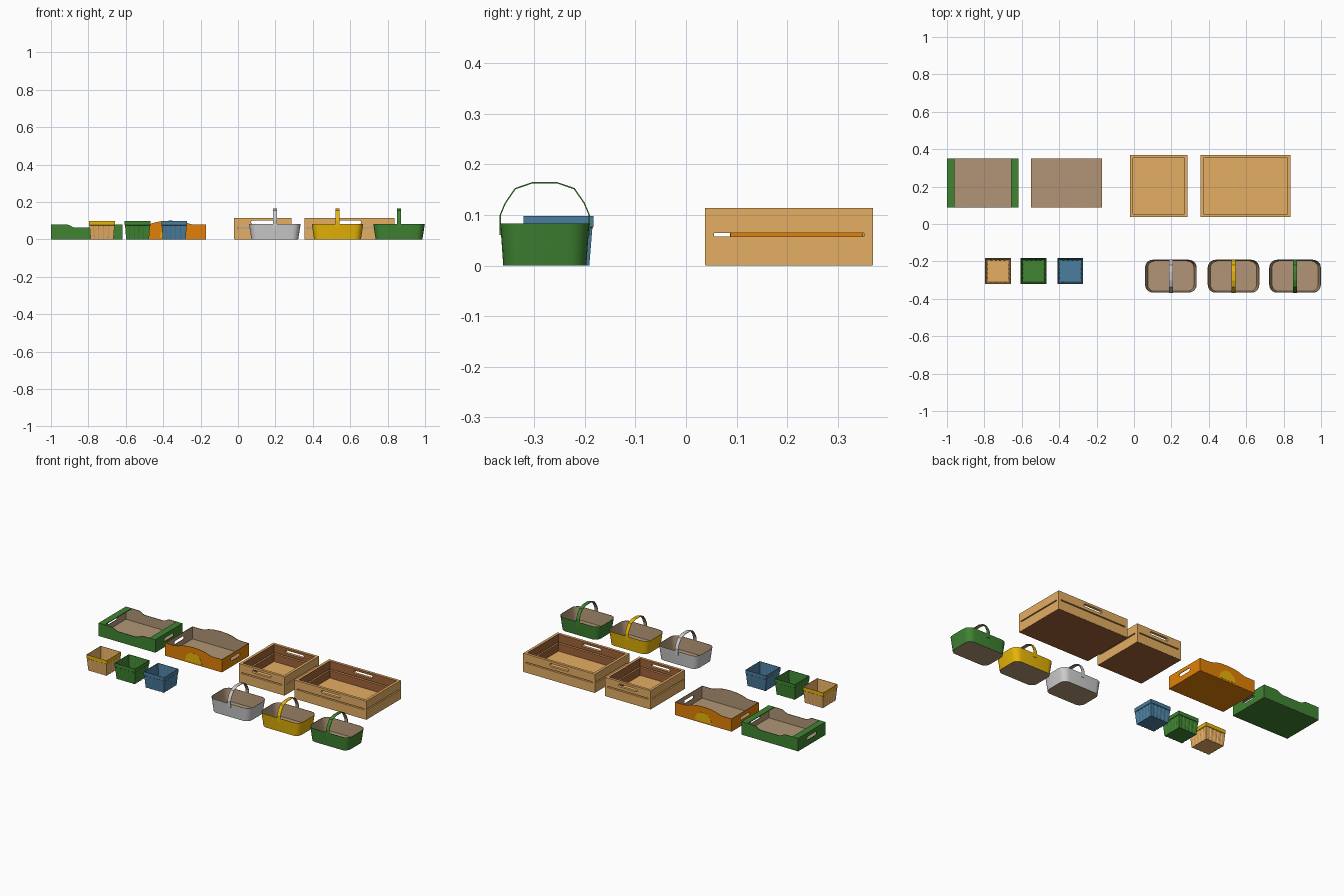
import bpy, bmesh, math
from mathutils import Matrix, Vector

if "Cube" in bpy.data.objects:
    bpy.data.objects.remove(bpy.data.objects["Cube"])


def material(name, r, g, b):
    m = bpy.data.materials.new(name)
    m.diffuse_color = (r, g, b, 1)
    m.use_nodes = True
    m.node_tree.nodes["Principled BSDF"].inputs["Base Color"].default_value = m.diffuse_color
    return m


TAN = material("light_wood", 0.78, 0.42, 0.125)
BROWN = material("brown_wood", 0.36, 0.125, 0.04)
CARD = material("cardboard", 0.44, 0.30, 0.18)
GREEN = material("green", 0.05, 0.23, 0.032)
ORANGE = material("orange", 0.76, 0.22, 0.002)
YELLOW = material("yellow", 0.80, 0.46, 0.002)
BLUE = material("blue", 0.07, 0.205, 0.34)
GREY = material("light_grey", 0.60, 0.60, 0.60)


def add_object(name, mesh, mats, matrix=None):
    ob = bpy.data.objects.new(name, mesh)
    bpy.context.collection.objects.link(ob)
    for m in mats:
        mesh.materials.append(m)
    if matrix:
        mesh.transform(matrix)
    return ob


def plate(name, outlines, t, matrix, face, back):
    """Flat panel with holes: 'face' colour on +z and the edges, 'back' on -z."""
    cu = bpy.data.curves.new(name + "_outline", 'CURVE')
    cu.dimensions = '2D'
    cu.fill_mode = 'BOTH'
    cu.extrude = t / 2
    for pts in outlines:
        s = cu.splines.new('POLY')
        s.points.add(len(pts) - 1)
        for p, (x, y) in zip(s.points, pts):
            p.co = (x, y, 0, 1)
        s.use_cyclic_u = True
    tmp = bpy.data.objects.new("outline", cu)
    bpy.context.collection.objects.link(tmp)
    dg = bpy.context.evaluated_depsgraph_get()
    mesh = bpy.data.meshes.new_from_object(tmp.evaluated_get(dg))
    bpy.data.objects.remove(tmp)
    bpy.data.curves.remove(cu)
    mesh.materials.clear()
    mesh.materials.append(face)
    mesh.materials.append(back)
    bm = bmesh.new()
    bm.from_mesh(mesh)
    bmesh.ops.remove_doubles(bm, verts=bm.verts, dist=1e-5)
    bmesh.ops.recalc_face_normals(bm, faces=bm.faces)
    for f in bm.faces:
        f.material_index = 1 if f.calc_center_median().z < -t * 0.4 else 0
        f.smooth = False
    bm.to_mesh(mesh)
    bm.free()
    return add_object(name, mesh, [], matrix)


def loft(name, rings, mats, mat_of):
    """Skin closed rings and cap both ends; mat_of(ring, side) picks the colour."""
    bm = bmesh.new()
    vs = [[bm.verts.new(p) for p in r] for r in rings]
    n = len(rings[0])
    for i in range(len(rings) - 1):
        for j in range(n):
            k = (j + 1) % n
            f = bm.faces.new((vs[i][j], vs[i][k], vs[i + 1][k], vs[i + 1][j]))
            f.material_index = mat_of(i, j)
    bm.faces.new(vs[0][::-1]).material_index = mat_of(-1, 0)
    bm.faces.new(vs[-1]).material_index = mat_of(len(rings) - 1, 0)
    bmesh.ops.recalc_face_normals(bm, faces=bm.faces)
    mesh = bpy.data.meshes.new(name)
    bm.to_mesh(mesh)
    bm.free()
    return add_object(name, mesh, mats)


def rect(x0, x1, y0, y1):
    return [(x0, y0), (x1, y0), (x1, y1), (x0, y1)]


def stadium(cy, hw, hh):
    pts = []
    for sx, a0 in ((1, -90), (-1, 90)):
        for k in range(7):
            a = math.radians(a0 + 30 * k)
            pts.append((sx * (hw - hh) + hh * math.cos(a), cy + hh * math.sin(a)))
    return pts


def wall_matrix(c, angle, dist, t):
    """Stand a plate upright; its face looks outward at 'dist' from the centre."""
    return (Matrix.Translation((c[0], c[1], 0)) @ Matrix.Rotation(math.radians(angle), 4, 'Z')
            @ Matrix.Translation((0, -(dist - t / 2), 0)) @ Matrix.Rotation(math.pi / 2, 4, 'X'))


def box_of_plates(name, c, w, d, t, floor_t, long_outlines, end_outlines, out, wall_in, floor_in, under):
    for side, ang in (("front", 0), ("back", 180)):
        plate(f"{name}_{side}_wall", long_outlines, t, wall_matrix(c, ang, d / 2, t), out, wall_in)
    for side, ang in (("right", 90), ("left", 270)):
        plate(f"{name}_{side}_wall", end_outlines, t, wall_matrix(c, ang, w / 2, t), out, wall_in)
    plate(f"{name}_floor", [rect(-w / 2 + .0005, w / 2 - .0005, -d / 2 + .0005, d / 2 - .0005)],
          floor_t, Matrix.Translation((c[0], c[1], floor_t / 2)), floor_in, under)


# Wooden crates with a gap between the slats and hand holes front and back
def crate(name, cx, w):
    d, h, t = 0.331, 0.114, 0.016

    def side(half):
        return [rect(-half, half, .001, h)], rect(-half + t + .001, half - t - .001, .057, .064)
    lw, lslot = side(w / 2)
    ew, eslot = side(d / 2 - .0005)
    box_of_plates(name, (cx, .2035), w, d, t, .01,
                  lw + [lslot, stadium(.091, .063, .009)], ew + [eslot],
                  TAN, BROWN, TAN, BROWN)


crate("small_crate", .133, .307)
crate("large_crate", .596, .482)


# Cardboard trays with shaped long sides and hand holes in the ends
def tray(name, cx, half_top, end_h, colour):
    w, d, t = .382, .262, .003
    top = half_top + [(-x, z) for x, z in reversed(half_top) if x > 0]
    long_side = [(-w / 2, .001), (w / 2, .001)] + top
    ends = [rect(-d / 2 + .0005, d / 2 - .0005, .001, end_h), stadium(.045, .045, .010)]
    box_of_plates(name, (cx, .219), w, d, t, .004, [long_side], ends, colour, CARD, CARD, colour)


tray("green_tray", -.809, [(.191, .079), (.105, .079), (.095, .077), (.075, .066), (.062, .062)],
     .079, GREEN)
for side, s in (("left", -1), ("right", 1)):
    plate(f"green_tray_{side}_flap", [rect(-.02, .02, -.1305, .1305)], .004,
          Matrix.Translation((-.809 + s * .1705, .219, .0775)), GREEN, CARD)

tray("orange_tray", -.361, [(.191, .078), (.13, .078), (.11, .081), (.08, .091), (.05, .097), (0, .1)],
     .078, ORANGE)
half_disc = [(.056 * math.cos(math.pi * k / 20), .01 + .056 * math.sin(math.pi * k / 20))
             for k in range(21)]
for side, ang in (("front", 0), ("back", 180)):
    plate(f"orange_tray_{side}_half_disc", [half_disc], .001,
          wall_matrix((-.361, .219), ang, .132, .001), YELLOW, YELLOW)


# Tapered round-cornered baskets with an arched strip handle
def rounded(cx, cy, hx, hy, r, z):
    pts = []
    for q, (sx, sy) in enumerate(((1, 1), (-1, 1), (-1, -1), (1, -1))):
        for k in range(6):
            a = math.radians(90 * q + 18 * k)
            pts.append((cx + sx * (hx - r) + r * math.cos(a), cy + sy * (hy - r) + r * math.sin(a), z))
    return pts


HALF_ARCH = [(.089, .06), (.089, .10), (.079, .124), (.059, .153), (.024, .165)]


def basket(name, cx, colour):
    cy = -.279
    rings = [rounded(cx, cy, .125, .082, .036, 0), rounded(cx, cy, .138, .088, .042, .083),
             rounded(cx, cy, .136, .086, .040, .083), rounded(cx, cy, .123, .080, .034, .003)]
    ob = loft(name + "_body", rings, [colour, CARD], lambda i, j: 0 if i in (0, 1) else 1)
    ob.data.shade_smooth()
    ob.data.set_sharp_from_angle(angle=math.radians(35))
    arch = HALF_ARCH + [(-y, z) for y, z in reversed(HALF_ARCH)]
    strips = []
    for y, z in arch:
        yi, zi = y * .975, .06 + (z - .06) * .975
        strips.append([(cx - .011, cy + y, z), (cx + .011, cy + y, z),
                       (cx + .011, cy + yi, zi), (cx - .011, cy + yi, zi)])
    loft(name + "_handle", strips, [colour, CARD], lambda i, j: 1 if j == 2 else 0)


basket("grey_basket", .197, GREY)
basket("yellow_basket", .532, YELLOW)
basket("green_basket", .861, GREEN)


# Small square berry boxes with grooved sides and a plain rim
def grooved(cx, cy, half, depth, z):
    side = [(-1, 0)]
    for c in (-.6, -.2, .2, .6):
        side += [(c - .11, 0), (c - .06, depth), (c + .06, depth), (c + .11, 0)]
    pts = []
    for q in range(4):
        rot = Matrix.Rotation(q * math.pi / 2, 3, 'Z')
        for u, dent in side:
            pts.append(rot @ Vector((u * half, -half + dent, 0)) + Vector((cx, cy, z)))
    return pts


def berry_box(name, cx, colour, rim):
    cy = -.252
    rings = [grooved(cx, cy, h, dp, z) for h, dp, z in (
        (.061, .002, 0), (.067, .002, .074), (.069, 0, .076), (.069, 0, .098),
        (.067, 0, .098), (.059, .002, .003))]
    loft(name, rings, [colour, rim], lambda i, j: 1 if i in (1, 2) else 0)


berry_box("wooden_berry_box", -.727, TAN, YELLOW)
berry_box("green_berry_box", -.537, GREEN, GREEN)
berry_box("blue_berry_box", -.341, BLUE, BLUE)
